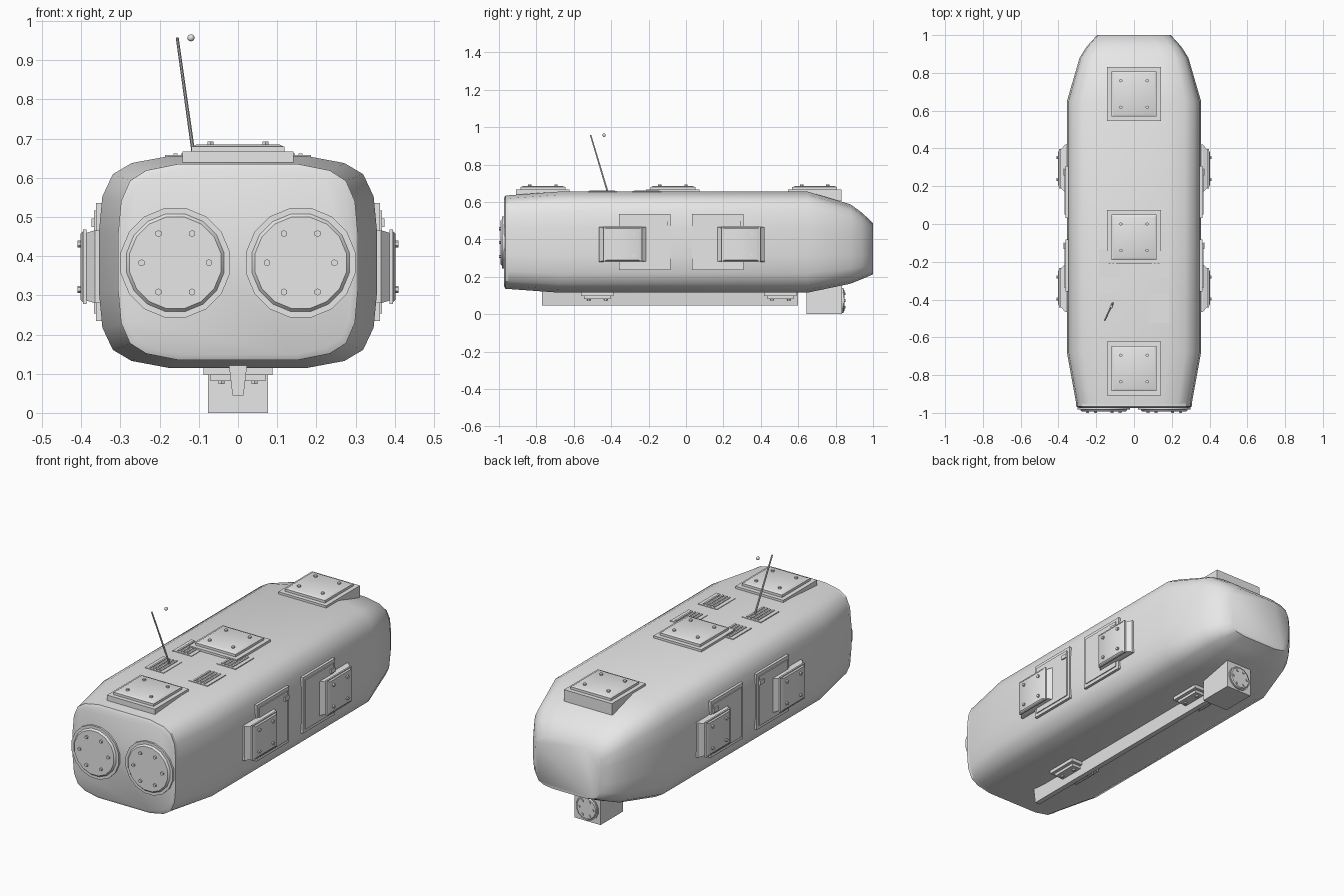
import bpy, bmesh, math
from mathutils import Matrix, Vector

cube = bpy.data.objects.get("Cube")
if cube:
    bpy.data.objects.remove(cube, do_unlink=True)

GREY = (0.8, 0.8, 0.8, 1)
mat = bpy.data.materials.new("hull grey")
mat.use_nodes = True
mat.diffuse_color = GREY
mat.node_tree.nodes["Principled BSDF"].inputs["Base Color"].default_value = GREY


def finish(name, bm, angle=30):
    """Turn a bmesh into a shaded object."""
    bmesh.ops.recalc_face_normals(bm, faces=bm.faces)
    me = bpy.data.meshes.new(name)
    bm.to_mesh(me)
    bm.free()
    ob = bpy.data.objects.new(name, me)
    bpy.context.collection.objects.link(ob)
    me.materials.append(mat)
    bpy.ops.object.select_all(action='DESELECT')
    ob.select_set(True)
    bpy.context.view_layer.objects.active = ob
    bpy.ops.object.shade_smooth_by_angle(angle=math.radians(angle))
    return ob


def loft(bm, rings):
    """Bridge closed rings of points and cap both ends."""
    rows = [[bm.verts.new(p) for p in r] for r in rings]
    n = len(rows[0])
    for a, b in zip(rows, rows[1:]):
        for i in range(n):
            j = (i + 1) % n
            bm.faces.new((a[i], a[j], b[j], b[i]))
    bm.faces.new(rows[0])
    bm.faces.new(rows[-1])


def frame(origin, u, v, n):
    """Matrix placing local axes u, v and outward n at an origin."""
    m = Matrix((u, v, n)).transposed().to_4x4()
    m.translation = Vector(origin)
    return m


def block(bm, m, hu, hv, z0, z1, top=None, at=(0, 0)):
    """Box, or tapered box, standing on a local plane."""
    tu, tv = top or (hu, hv)
    corners = ((-1, -1), (1, -1), (1, 1), (-1, 1))
    loft(bm, [[m @ Vector((at[0] + a * su, at[1] + b * sv, z)) for a, b in corners]
              for su, sv, z in ((hu, hv, z0), (tu, tv, z1))])


def disc(bm, m, r, z0, z1, sides, at=(0, 0), top=None):
    ring = [(math.cos(math.tau * (i + 0.5) / sides), math.sin(math.tau * (i + 0.5) / sides))
            for i in range(sides)]
    loft(bm, [[m @ Vector((at[0] + c * s, at[1] + d * s, z)) for c, d in ring]
              for s, z in ((r, z0), (top or r, z1))])


def square_bolts(bm, m, du, dv, z, h=0.008):
    for a in (-1, 1):
        for b in (-1, 1):
            disc(bm, m, 0.009, z, z + h, 6, (a * du, b * dv))


def ring_bolts(bm, m, radius, r, z, h):
    for i in range(6):
        t = math.tau * i / 6
        disc(bm, m, r, z, z + h, 6, (radius * math.cos(t), radius * math.sin(t)))


X, Y, Z = Vector((1, 0, 0)), Vector((0, 1, 0)), Vector((0, 0, 1))

# Hull: one rounded section scaled along the length
quarter = [(1, 0.28), (0.975, 0.62), (0.9, 0.83), (0.765, 0.935), (0.5, 1)]
half = quarter + [(-u, v) for u, v in reversed(quarter)]
section = half + [(-u, -v) for u, v in half]


def ring(y, hx, zc, hz):
    return [(u * hx, y, zc + v * hz) for u, v in section]


bm = bmesh.new()
loft(bm, [ring(*s) for s in (
    (-0.955, 0.305, 0.385, 0.25), (-0.68, 0.355, 0.385, 0.27),
    (0.65, 0.355, 0.385, 0.27), (0.88, 0.288, 0.375, 0.212),
    (0.94, 0.25, 0.365, 0.178), (1.0, 0.195, 0.35, 0.137))])
finish("hull", bm, 52)

# Front bulkhead plate with a stepped rim
bm = bmesh.new()
loft(bm, [ring(*s) for s in (
    (-0.95, 0.306, 0.385, 0.25), (-0.965, 0.306, 0.385, 0.25),
    (-0.973, 0.29, 0.385, 0.236))])
finish("front_bulkhead", bm)

# Round front hatches
for side, s in (("right", -1), ("left", 1)):
    bm = bmesh.new()
    m = frame((s * 0.16, -0.965, 0.383), X, Z, -Y)
    disc(bm, m, 0.142, 0, 0.018, 16)
    disc(bm, m, 0.127, 0.018, 0.027, 16, top=0.119)
    ring_bolts(bm, m, 0.086, 0.009, 0.027, 0.008)
    finish("front_hatch_" + side, bm)

# Square roof hatches
for name, y in (("front", -0.765), ("middle", -0.07), ("rear", 0.688)):
    bm = bmesh.new()
    m = frame((0, y, 0), X, Y, Z)
    block(bm, m, 0.142, 0.143, 0.605, 0.667)
    block(bm, m, 0.119, 0.12, 0.667, 0.68)
    block(bm, m, 0.116, 0.117, 0.68, 0.685, top=(0.105, 0.106))
    square_bolts(bm, m, 0.07, 0.07, 0.685)
    finish("roof_hatch_" + name, bm)

# Slatted roof vents
for s in (-1, 1):
    for row, y in (("front", -0.447), ("rear", -0.21)):
        bm = bmesh.new()
        m = frame((s * 0.13, y, 0.64), X, Y, Z)
        block(bm, m, 0.056, 0.078, 0, 0.018)
        for i in range(4):
            block(bm, m, 0.005, 0.068, 0.018, 0.022, at=(-0.03 + 0.02 * i, 0))
        finish(f"roof_vent_{row}_{'left' if s > 0 else 'right'}", bm)

# Side doors and flared side ports
for side, s in (("right", -1), ("left", 1)):
    for pos, door_y, port_y in (("front", -0.22, -0.338), ("rear", 0.17, 0.293)):
        bm = bmesh.new()
        m = frame((0, door_y, 0.385), Y, Z, X * s)
        block(bm, m, 0.137, 0.15, 0.33, 0.362)
        block(bm, m, 0.12, 0.132, 0.362, 0.367)
        block(bm, m, 0.018, 0.011, 0.367, 0.374, at=(0.105, 0.1))
        finish(f"side_door_{pos}_{side}", bm)

        bm = bmesh.new()
        m = frame((0, port_y, 0.373), Y, Z, X * s)
        block(bm, m, 0.127, 0.093, 0.335, 0.365)
        block(bm, m, 0.127, 0.093, 0.365, 0.388, top=(0.1, 0.086))
        block(bm, m, 0.104, 0.095, 0.387, 0.396)
        block(bm, m, 0.1, 0.09, 0.396, 0.402, top=(0.086, 0.084))
        square_bolts(bm, m, 0.058, 0.058, 0.402)
        finish(f"side_port_{pos}_{side}", bm)

# Keel rail, tapered downward
bm = bmesh.new()
block(bm, frame((0, -0.085, 0), X, Y, -Z), 0.024, 0.685, -0.13, -0.045, top=(0.014, 0.685))
finish("keel_rail", bm)

# Belly mounts
for name, y in (("front", -0.475), ("rear", 0.505)):
    bm = bmesh.new()
    m = frame((0, y, 0), X, Y, -Z)
    block(bm, m, 0.088, 0.087, -0.13, -0.097)
    block(bm, m, 0.07, 0.07, -0.097, -0.082)
    square_bolts(bm, m, 0.042, 0.045, -0.082)
    finish("belly_mount_" + name, bm)

# Rear belly box with a round cover
bm = bmesh.new()
block(bm, frame((0, 0.74, 0), X, Y, Z), 0.077, 0.095, 0, 0.16)
finish("belly_box", bm)
bm = bmesh.new()
m = frame((0, 0.835, 0.073), X, Z, Y)
disc(bm, m, 0.066, 0, 0.006, 14)
disc(bm, m, 0.06, 0.006, 0.012, 14, top=0.056)
ring_bolts(bm, m, 0.042, 0.007, 0.012, 0.005)
finish("belly_box_cover", bm)

# Whip antenna and the small ball beside its tip
base, tip = Vector((-0.112, -0.418, 0.65)), Vector((-0.155, -0.51, 0.957))
n = (tip - base).normalized()
u = n.cross(X).normalized()
bm = bmesh.new()
disc(bm, frame(base, u, n.cross(u), n), 0.005, 0, (tip - base).length, 8, top=0.004)
finish("antenna", bm)
bm = bmesh.new()
bmesh.ops.create_uvsphere(bm, u_segments=12, v_segments=8, radius=0.009,
                          matrix=Matrix.Translation((-0.12, -0.438, 0.957)))
finish("antenna_ball", bm, 60)
